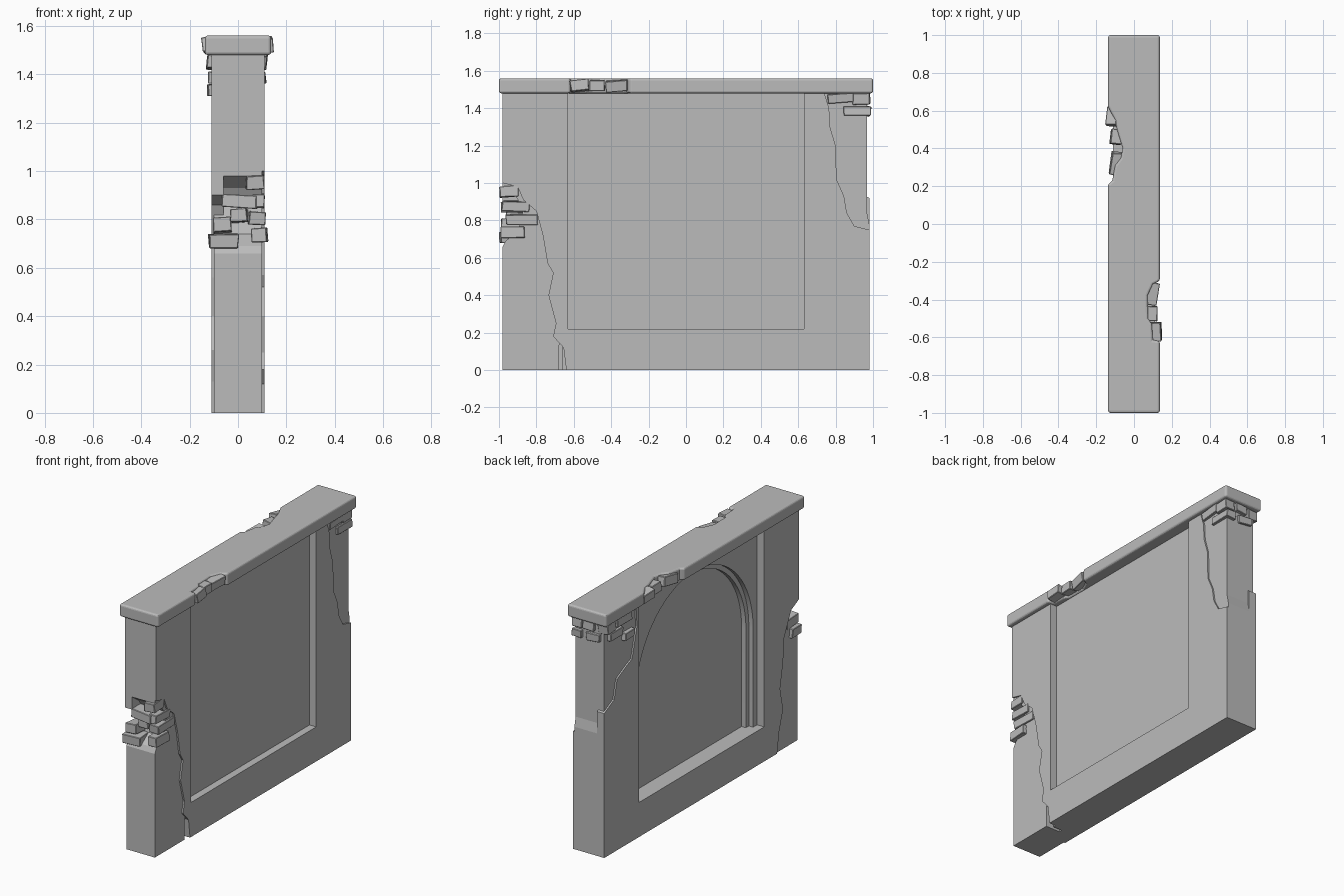
import bpy, bmesh, math, random
from mathutils import Vector

random.seed(4)
if "Cube" in bpy.data.objects:
    bpy.data.objects.remove(bpy.data.objects["Cube"], do_unlink=True)

stone = bpy.data.materials.new("grey stone")
stone.use_nodes = True
stone.diffuse_color = (0.5, 0.5, 0.5, 1)
stone.node_tree.nodes["Principled BSDF"].inputs["Base Color"].default_value = (0.5, 0.5, 0.5, 1)


def finish(name, bm):
    bmesh.ops.recalc_face_normals(bm, faces=bm.faces)
    mesh = bpy.data.meshes.new(name)
    bm.to_mesh(mesh)
    bm.free()
    mesh.materials.append(stone)
    obj = bpy.data.objects.new(name, mesh)
    bpy.context.collection.objects.link(obj)
    return obj


def prism(name, outline, low, high, axis="x"):
    """Extrude a flat outline between two positions along x or z."""
    bm = bmesh.new()
    place = (lambda p: (low, *p)) if axis == "x" else (lambda p: (*p, low))
    face = bm.faces.new([bm.verts.new(place(p)) for p in outline])
    moved = bmesh.ops.extrude_face_region(bm, geom=[face])["geom"]
    step = Vector((high - low, 0, 0)) if axis == "x" else Vector((0, 0, high - low))
    bmesh.ops.translate(bm, vec=step, verts=[v for v in moved if isinstance(v, bmesh.types.BMVert)])
    return finish(name, bm)


def rect(y0, y1, z0, z1):
    return [(y0, z0), (y1, z0), (y1, z1), (y0, z1)]


def bevel(obj, width, segments):
    mod = obj.modifiers.new("worn_edges", "BEVEL")
    mod.width, mod.segments = width, segments
    mod.limit_method, mod.angle_limit = "ANGLE", math.radians(40)


def brick(name, centre, size, tilt=0.08):
    bm = bmesh.new()
    bmesh.ops.create_cube(bm, size=1)
    for v in bm.verts:
        v.co = Vector(a * b * random.uniform(0.92, 1.04) for a, b in zip(v.co, size))
    obj = finish(name, bm)
    obj.location = centre
    obj.rotation_euler = [random.uniform(-tilt, tilt) for _ in range(3)]
    bevel(obj, 0.003, 1)


END, TOP, PANEL, SILL = 0.98, 1.48, 0.63, 0.22

# Plaster sheets: the panel recess and the broken corner edges are in the outline
recess = [(-END, TOP), (-PANEL, TOP), (-PANEL, SILL), (PANEL, SILL), (PANEL, TOP)]
left_crack_low = [(-0.64, 0), (-0.655, 0.12), (-0.71, 0.18), (-0.695, 0.25), (-0.735, 0.4),
                  (-0.71, 0.52), (-0.74, 0.57), (-0.765, 0.72), (-0.8, 0.85), (-0.87, 0.91),
                  (-0.9, 0.98), (-END, 1.0)]
left_crack_high = [(0.74, TOP), (0.765, 1.4), (0.77, 1.3), (0.8, 1.2), (0.805, 1.02),
                   (0.845, 0.93), (0.86, 0.84), (0.9, 0.77), (END, 0.75)]
right_crack_low = [(-0.76, 0), (-0.78, 0.13), (-0.82, 0.26), (-0.79, 0.4), (-0.82, 0.56),
                   (-0.83, 0.71), (-0.9, 0.86), (-END, 0.9)]
right_crack_high = [(0.66, TOP), (0.65, 1.35), (0.7, 1.16), (0.75, 1.14), (0.85, 1.09),
                    (0.88, 0.97), (END, 0.92)]
prism("left_plaster", left_crack_low + recess + left_crack_high + [(END, 0)], 0.063, 0.11)
prism("right_plaster", right_crack_low + recess + right_crack_high + [(END, 0)], -0.11, -0.06)

# Core of the wall: back panel, base and two end columns
prism("back_panel", rect(-0.66, 0.66, 0, TOP), 0, 0.063)
prism("base_core", rect(-0.68, 0.66, 0, SILL), -0.1, 0.0)
prism("front_column", [(-0.68, 0), (-0.68, 0.13), (-PANEL, 0.22), (-PANEL, TOP), (-END, TOP),
                       (-END, 0.98), (-0.91, 0.93), (-0.87, 0.86), (-0.9, 0.74),
                       (-0.965, 0.69), (-END, 0.66), (-END, 0)], -0.1, 0.1)
prism("rear_column", [(PANEL, 0), (END, 0), (END, 0.78), (0.968, 0.84), (0.968, TOP),
                      (PANEL, TOP)], -0.1, 0.1)


# Blind arch, stepped twice
def arch_sheet(name, radius, low, high):
    spring = 0.85
    curve = [(-radius * math.cos(math.pi * i / 40), spring + radius * math.sin(math.pi * i / 40))
             for i in range(41)]
    outline = [(-PANEL, SILL), (-radius, SILL)] + curve + [(radius, SILL), (PANEL, SILL),
                                                            (PANEL, TOP), (-PANEL, TOP)]
    obj = prism(name, outline, low, high)
    bpy.ops.object.select_all(action="DESELECT")
    obj.select_set(True)
    bpy.context.view_layer.objects.active = obj
    bpy.ops.object.shade_smooth_by_angle(angle=math.radians(30))


arch_sheet("outer_arch", 0.59, -0.06, -0.03)
arch_sheet("inner_arch", 0.56, -0.03, 0.0)

# Coping with a chipped stretch on each long edge
coping = prism("coping", [
    (-0.137, -1), (0.137, -1), (0.137, -0.62), (0.1, -0.615), (0.095, -0.53), (0.075, -0.5),
    (0.072, -0.38), (0.1, -0.32), (0.137, -0.3), (0.137, 1), (-0.137, 1), (-0.137, 0.62),
    (-0.1, 0.55), (-0.09, 0.5), (-0.06, 0.4), (-0.07, 0.35), (-0.1, 0.31), (-0.115, 0.23),
    (-0.137, 0.21)], TOP, 1.56, "z")
bevel(coping, 0.012, 3)

# Bricks showing through the chipped coping
for side, ys in ((1, (-0.57, -0.475, -0.37)), (-1, (0.57, 0.46, 0.32))):
    for y, length in zip(ys, (0.1, 0.08, 0.12)):
        x = side * (0.115 if y in (-0.57, 0.57) else 0.095)
        brick("coping_brick", (x, y, 1.52), (0.06, length, 0.06), 0.15)

# Bricks in the broken front end: centre and size
for centre, size in [
    ((0.07, -0.945, 0.955), (0.075, 0.1, 0.06)),
    ((0.01, -0.92, 0.875), (0.15, 0.13, 0.055)),
    ((0.085, -0.91, 0.875), (0.05, 0.15, 0.055)),
    ((0.005, -0.91, 0.815), (0.07, 0.1, 0.055)),
    ((0.078, -0.88, 0.805), (0.07, 0.17, 0.055)),
    ((-0.065, -0.93, 0.775), (0.075, 0.12, 0.06)),
    ((-0.06, -0.945, 0.71), (0.12, 0.1, 0.06)),
    ((0.088, -0.925, 0.735), (0.065, 0.13, 0.06)),
]:
    brick("front_brick", centre, size)

# Bricks under the coping at the rear end
for centre, size in [
    ((0.09, 0.825, 1.455), (0.06, 0.14, 0.05)),
    ((0.085, 0.935, 1.45), (0.07, 0.09, 0.06)),
    ((0.08, 0.915, 1.385), (0.07, 0.15, 0.05)),
    ((0.0, 0.955, 1.45), (0.08, 0.06, 0.055)),
    ((-0.03, 0.955, 1.385), (0.1, 0.06, 0.05)),
    ((-0.095, 0.93, 1.45), (0.07, 0.09, 0.06)),
    ((-0.095, 0.79, 1.45), (0.06, 0.14, 0.055)),
    ((-0.095, 0.87, 1.385), (0.06, 0.13, 0.05)),
    ((-0.1, 0.74, 1.335), (0.055, 0.1, 0.05)),
]:
    brick("rear_brick", centre, size)
